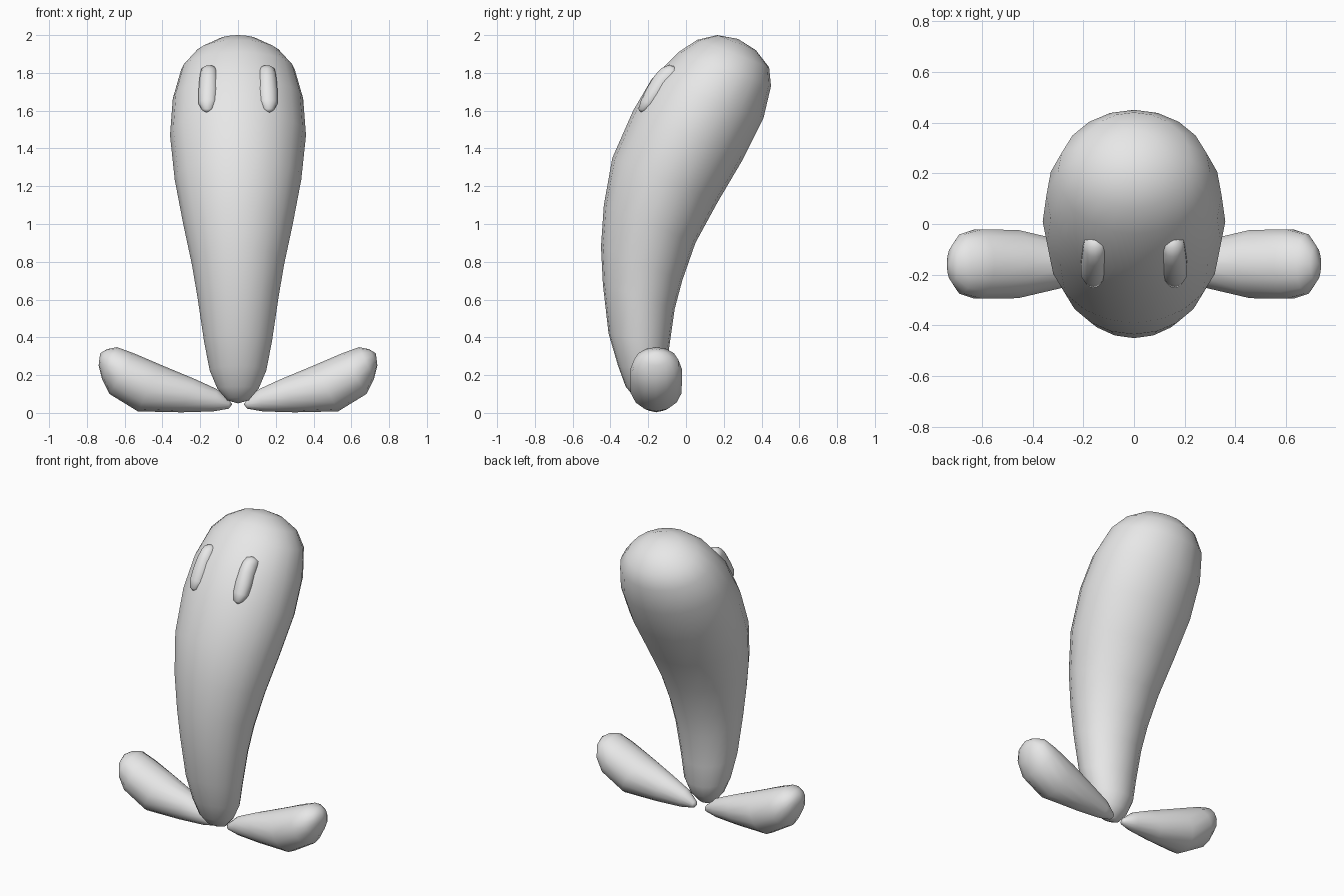
import bpy, bmesh, math
from mathutils import Vector

grey = bpy.data.materials.new("plain_grey")
grey.diffuse_color = (0.8, 0.8, 0.8, 1)


def loft(name, start, sections, end, place, sides, mirror=False):
    """Skin elliptical rings. Each section is (u1, z1, u2, z2, half_width):
    two opposite outline points in a plane, plus the width across that plane.
    place(u, across, z) turns plane coordinates into 3D."""
    bm = bmesh.new()
    rings = []
    for u1, z1, u2, z2, w in sections:
        ring = []
        for i in range(sides):
            a = 2 * math.pi * i / sides
            c, s = math.cos(a), math.sin(a)
            u = (u1 + u2) / 2 + c * (u1 - u2) / 2
            z = (z1 + z2) / 2 + c * (z1 - z2) / 2
            ring.append(bm.verts.new(place(u, w * s, z)))
        rings.append(ring)
    first = bm.verts.new(place(start[0], 0, start[1]))
    last = bm.verts.new(place(end[0], 0, end[1]))
    for i in range(sides):
        j = (i + 1) % sides
        bm.faces.new((first, rings[0][j], rings[0][i]))
        bm.faces.new((last, rings[-1][i], rings[-1][j]))
        for a, b in zip(rings, rings[1:]):
            bm.faces.new((a[i], a[j], b[j], b[i]))
    bmesh.ops.recalc_face_normals(bm, faces=bm.faces)
    for f in bm.faces:
        f.smooth = True
    mesh = bpy.data.meshes.new(name)
    bm.to_mesh(mesh)
    bm.free()
    mesh.materials.append(grey)
    obj = bpy.data.objects.new(name, mesh)
    bpy.context.collection.objects.link(obj)
    if mirror:
        mod = obj.modifiers.new("mirror", 'MIRROR')
        mod.use_mirror_merge = False
    return obj


# Curved club-shaped body: front point, back point, half width
loft("body", (-0.22, 0.05), [
    (-0.27, 0.08, -0.18, 0.06, 0.06),
    (-0.32, 0.14, -0.13, 0.12, 0.11),
    (-0.36, 0.25, -0.10, 0.20, 0.15),
    (-0.41, 0.42, -0.09, 0.34, 0.18),
    (-0.44, 0.68, -0.06, 0.55, 0.215),
    (-0.45, 0.88, -0.02, 0.70, 0.245),
    (-0.435, 1.10, 0.05, 0.90, 0.29),
    (-0.39, 1.35, 0.17, 1.12, 0.335),
    (-0.28, 1.60, 0.30, 1.34, 0.36),
    (-0.18, 1.77, 0.41, 1.56, 0.345),
    (-0.04, 1.91, 0.45, 1.73, 0.30),
    (0.06, 1.975, 0.44, 1.83, 0.225),
    (0.165, 2.0, 0.37, 1.92, 0.12),
], (0.275, 1.98), lambda u, a, z: Vector((a, u, z)), 20)

# Feet: lower point, upper point, half width
loft("feet", (0.03, 0.045), [
    (0.05, 0.022, 0.045, 0.065, 0.025),
    (0.13, 0.008, 0.11, 0.125, 0.055),
    (0.30, 0.003, 0.23, 0.18, 0.09),
    (0.53, 0.008, 0.41, 0.255, 0.138),
    (0.68, 0.10, 0.55, 0.315, 0.14),
    (0.72, 0.18, 0.64, 0.348, 0.12),
    (0.738, 0.25, 0.695, 0.337, 0.07),
], (0.73, 0.315), lambda u, a, z: Vector((u, a - 0.158, z)), 14, mirror=True)

# Eyes: raised teardrops leaning slightly inward at the top
loft("eyes", (-0.235, 1.585), [
    (-0.252, 1.61, -0.20, 1.60, 0.03),
    (-0.237, 1.66, -0.16, 1.62, 0.05),
    (-0.207, 1.72, -0.12, 1.67, 0.053),
    (-0.167, 1.785, -0.08, 1.72, 0.051),
    (-0.130, 1.825, -0.04, 1.76, 0.047),
    (-0.095, 1.84, -0.03, 1.79, 0.042),
], (-0.055, 1.835),
    lambda u, a, z: Vector((0.162 - (z - 1.59) * 0.04 + a, u, z)), 14, mirror=True)
